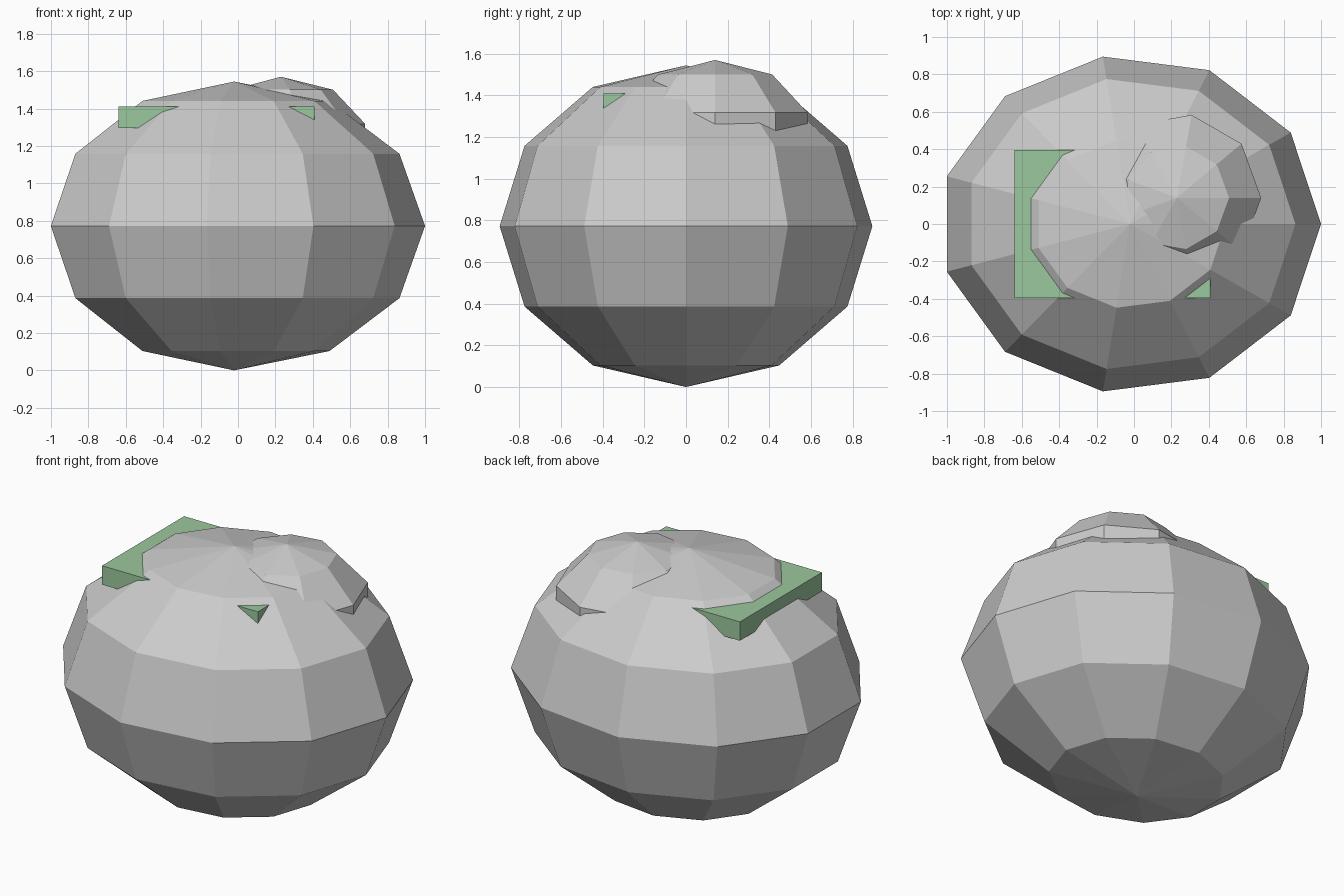
import bpy, bmesh
from math import sin, cos, pi

if "Cube" in bpy.data.objects:
    bpy.data.objects.remove(bpy.data.objects["Cube"])


def finish(name, bm):
    bmesh.ops.recalc_face_normals(bm, faces=bm.faces)
    mesh = bpy.data.meshes.new(name)
    bm.to_mesh(mesh)
    bm.free()
    obj = bpy.data.objects.new(name, mesh)
    bpy.context.collection.objects.link(obj)
    return obj


def faceted_ball(name, centre, radii, segments, rings):
    """Flat-faced ellipsoid whose first corner points along +x."""
    bm = bmesh.new()
    (cx, cy, cz), (rx, ry, rz) = centre, radii
    top = bm.verts.new((cx, cy, cz + rz))
    bottom = bm.verts.new((cx, cy, cz - rz))
    loops = []
    for i in range(1, rings):
        p = pi * i / rings
        loops.append([bm.verts.new((cx + rx * sin(p) * cos(2 * pi * s / segments),
                                    cy + ry * sin(p) * sin(2 * pi * s / segments),
                                    cz + rz * cos(p))) for s in range(segments)])
    for s in range(segments):
        n = (s + 1) % segments
        bm.faces.new((top, loops[0][s], loops[0][n]))
        bm.faces.new((bottom, loops[-1][n], loops[-1][s]))
        for a, b in zip(loops, loops[1:]):
            bm.faces.new((a[s], b[s], b[n], a[n]))
    return finish(name, bm)


# Large boulder and the smaller stone sunk into its top
faceted_ball("boulder", (-0.021, 0, 0.772), (1.021, 0.904, 0.772), 11, 6)
faceted_ball("small_stone", (0.23, 0.14, 1.205), (0.473, 0.473, 0.365), 9, 5)

# Green moss slab embedded near the top, only its corners showing
bm = bmesh.new()
bmesh.ops.create_cube(bm, size=1)
for v in bm.verts:
    v.co = (v.co.x * 1.05 - 0.115, v.co.y * 0.79, v.co.z * 0.115 + 1.3525)
moss = finish("moss_slab", bm)
green = bpy.data.materials.new("moss_green")
green.diffuse_color = (0.33, 0.58, 0.34, 1)
green.use_nodes = True
green.node_tree.nodes["Principled BSDF"].inputs["Base Color"].default_value = green.diffuse_color
moss.data.materials.append(green)
